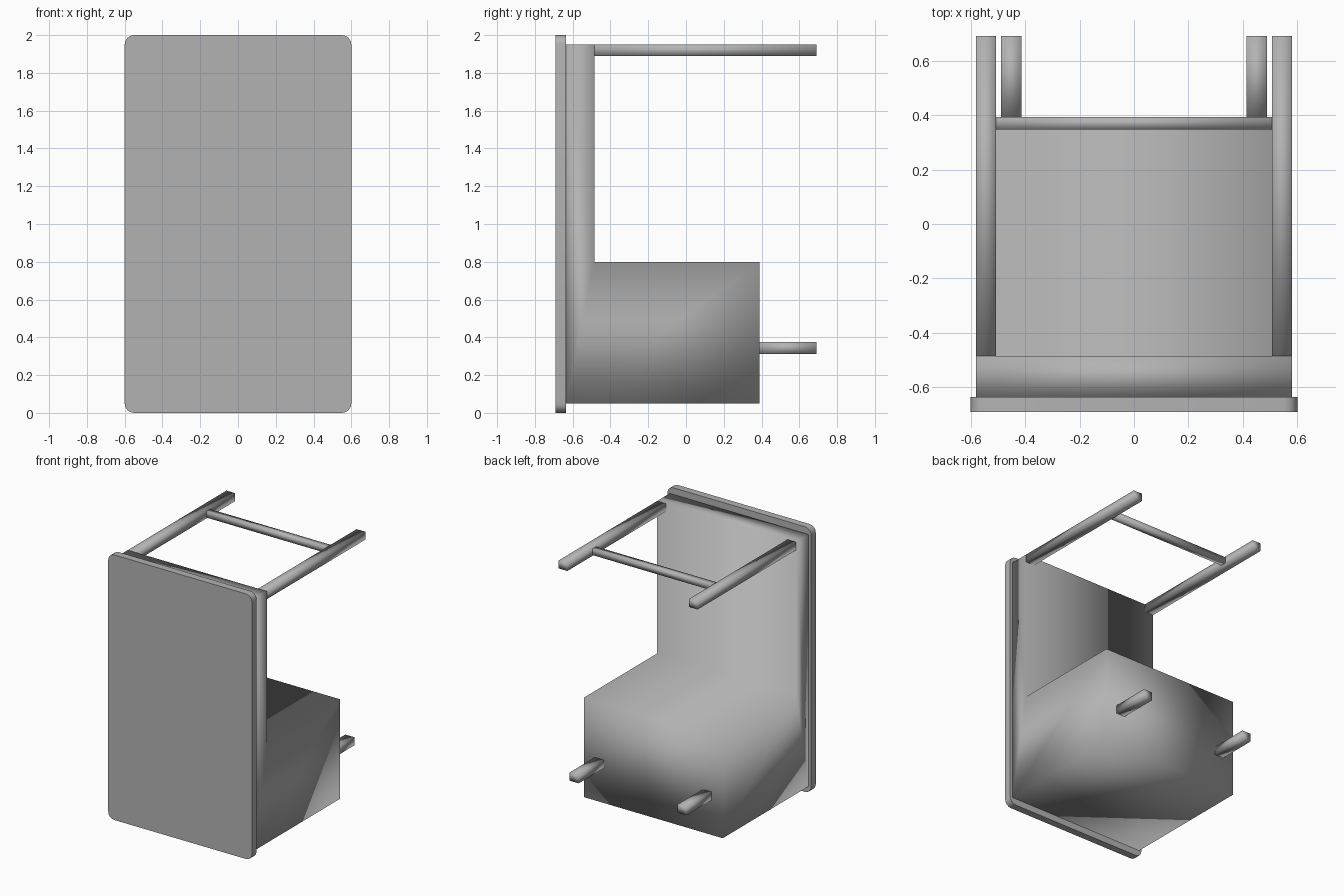
import bpy, bmesh, math

if "Cube" in bpy.data.objects:
    bpy.data.objects.remove(bpy.data.objects["Cube"])

grey = bpy.data.materials.new("mid_grey")
grey.diffuse_color = (0.45, 0.45, 0.45, 1)
grey.use_nodes = True
grey.node_tree.nodes["Principled BSDF"].inputs["Base Color"].default_value = grey.diffuse_color


def extrude_profile(name, points, offset):
    """Extrude a closed 3D outline along an offset vector."""
    bm = bmesh.new()
    face = bm.faces.new([bm.verts.new(p) for p in points])
    new = bmesh.ops.extrude_face_region(bm, geom=[face])["geom"]
    bmesh.ops.translate(bm, vec=offset, verts=[v for v in new if isinstance(v, bmesh.types.BMVert)])
    bmesh.ops.recalc_face_normals(bm, faces=bm.faces)
    mesh = bpy.data.meshes.new(name)
    bm.to_mesh(mesh)
    bm.free()
    mesh.materials.append(grey)
    obj = bpy.data.objects.new(name, mesh)
    bpy.context.collection.objects.link(obj)
    return obj


def box(name, x, y, z):
    outline = [(x[0], y[0], z[0]), (x[1], y[0], z[0]), (x[1], y[0], z[1]), (x[0], y[0], z[1])]
    return extrude_profile(name, outline, (0, y[1] - y[0], 0))


def smooth(obj):
    obj.data.polygons.foreach_set("use_smooth", [True] * len(obj.data.polygons))


# Front panel with rounded corners
R, SEG = 0.05, 4
outline = []
for i, (cx, cz) in enumerate([(0.55, 1.95), (-0.55, 1.95), (-0.55, 0.05), (0.55, 0.05)]):
    for k in range(SEG + 1):
        a = math.pi / 2 * (i + k / SEG)
        outline.append((cx + R * math.cos(a), -0.69, cz + R * math.sin(a)))
panel = extrude_profile("front_panel", outline, (0, 0.055, 0))
bpy.context.view_layer.objects.active = panel
panel.select_set(True)
bpy.ops.object.shade_smooth_by_angle(angle=math.radians(40))

# L-shaped body: tall thin back and deep lower box
profile = [(-0.635, 0.05), (0.39, 0.05), (0.39, 0.8), (-0.485, 0.8), (-0.485, 1.95), (-0.635, 1.95)]
smooth(extrude_profile("body", [(-0.58, y, z) for y, z in profile], (1.16, 0, 0)))

# Upper rails and lower pegs, mirrored left and right
for side, s in (("left", -1), ("right", 1)):
    smooth(box("upper_rail_" + side, sorted((s * 0.507, s * 0.58)), (-0.485, 0.69), (1.89, 1.95)))
    smooth(box("lower_peg_" + side, sorted((s * 0.413, s * 0.488)), (0.39, 0.69), (0.313, 0.375)))

# Cross bar between the rails
smooth(box("cross_bar", (-0.507, 0.507), (0.347, 0.393), (1.897, 1.943)))
